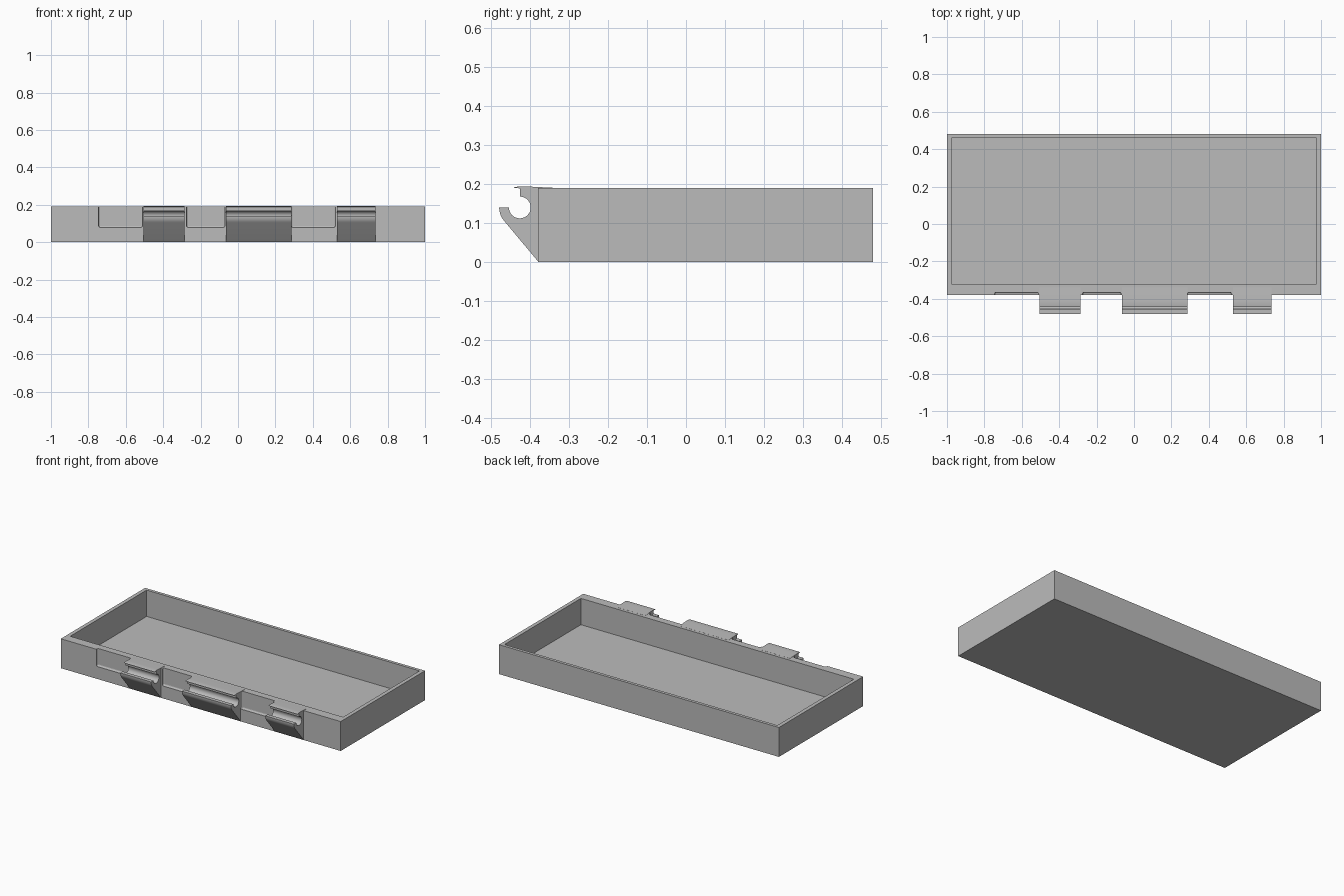
import bpy, bmesh, math

if "Cube" in bpy.data.objects:
    bpy.data.objects.remove(bpy.data.objects["Cube"], do_unlink=True)

grey = bpy.data.materials.new("plain grey")
grey.use_nodes = True
grey.diffuse_color = (0.5, 0.5, 0.5, 1)
grey.node_tree.nodes["Principled BSDF"].inputs["Base Color"].default_value = (0.5, 0.5, 0.5, 1)

FRONT, BACK, TOP, FLOOR = -0.38, 0.48, 0.19, 0.02


def make_object(name, bm):
    bmesh.ops.recalc_face_normals(bm, faces=bm.faces)
    mesh = bpy.data.meshes.new(name)
    bm.to_mesh(mesh)
    bm.free()
    mesh.materials.append(grey)
    obj = bpy.data.objects.new(name, mesh)
    bpy.context.collection.objects.link(obj)
    return obj


def box(name, x, y, z):
    bm = bmesh.new()
    bmesh.ops.create_cube(bm, size=1)
    for v in bm.verts:
        v.co = [(lo + hi) / 2 + c * (hi - lo) for c, (lo, hi) in zip(v.co, (x, y, z))]
    return make_object(name, bm)


def extrude_profile(name, points, x0, x1):
    """Extrude a (y, z) outline along x."""
    bm = bmesh.new()
    face = bm.faces.new([bm.verts.new((x0, y, z)) for y, z in points])
    new = bmesh.ops.extrude_face_region(bm, geom=[face])["geom"]
    bmesh.ops.translate(bm, vec=(x1 - x0, 0, 0),
                        verts=[g for g in new if isinstance(g, bmesh.types.BMVert)])
    return make_object(name, bm)


def arc(cy, cz, r, start, end, steps):
    angles = [math.radians(start + (end - start) * i / steps) for i in range(steps + 1)]
    return [(cy + r * math.cos(a), cz + r * math.sin(a)) for a in angles]


def cut(target, cutter):
    cutter.hide_render = True
    cutter.hide_set(True)
    mod = target.modifiers.new(cutter.name, "BOOLEAN")
    mod.operation = "DIFFERENCE"
    mod.solver = "EXACT"
    mod.object = cutter


# Open tray with a thicker front wall
tray = box("tray", (-1, 1), (FRONT, BACK), (0, TOP))
cut(tray, box("tray_cavity_cutter", (-0.975, 0.975), (-0.32, 0.46), (FLOOR, 0.3)))

# Shallow pockets in the front wall between the clips
for i, span in enumerate([(-0.745, -0.51), (-0.275, -0.07), (0.285, 0.52)]):
    cutter = box(f"pocket_cutter_{i + 1}", span, (-0.5, -0.365), (0.08, 0.3))
    bevel = cutter.modifiers.new("soft corners", "BEVEL")
    bevel.width = 0.008
    bevel.segments = 3
    cut(tray, cutter)

# Hinge clips: sloped bracket, round pin socket, thin top lip
clip_outline = [(FRONT + 0.001, 0)]
clip_outline += arc(-0.427, 0.14, 0.053, 220, 180, 5)
clip_outline += arc(-0.427, 0.14, 0.028, 180, 450, 24)
clip_outline += [(-0.427, 0.189), (-0.445, 0.191), (-0.43, 0.194), (-0.41, 0.194),
                 (-0.34, TOP + 0.0005), (-0.34, TOP - 0.001), (FRONT + 0.001, TOP - 0.001)]
for i, (x0, x1) in enumerate([(-0.505, -0.285), (-0.065, 0.285), (0.53, 0.735)]):
    clip = extrude_profile(f"hinge_clip_{i + 1}", clip_outline, x0, x1)
    bpy.ops.object.select_all(action="DESELECT")
    clip.select_set(True)
    bpy.context.view_layer.objects.active = clip
    bpy.ops.object.shade_smooth_by_angle(angle=math.radians(30))
